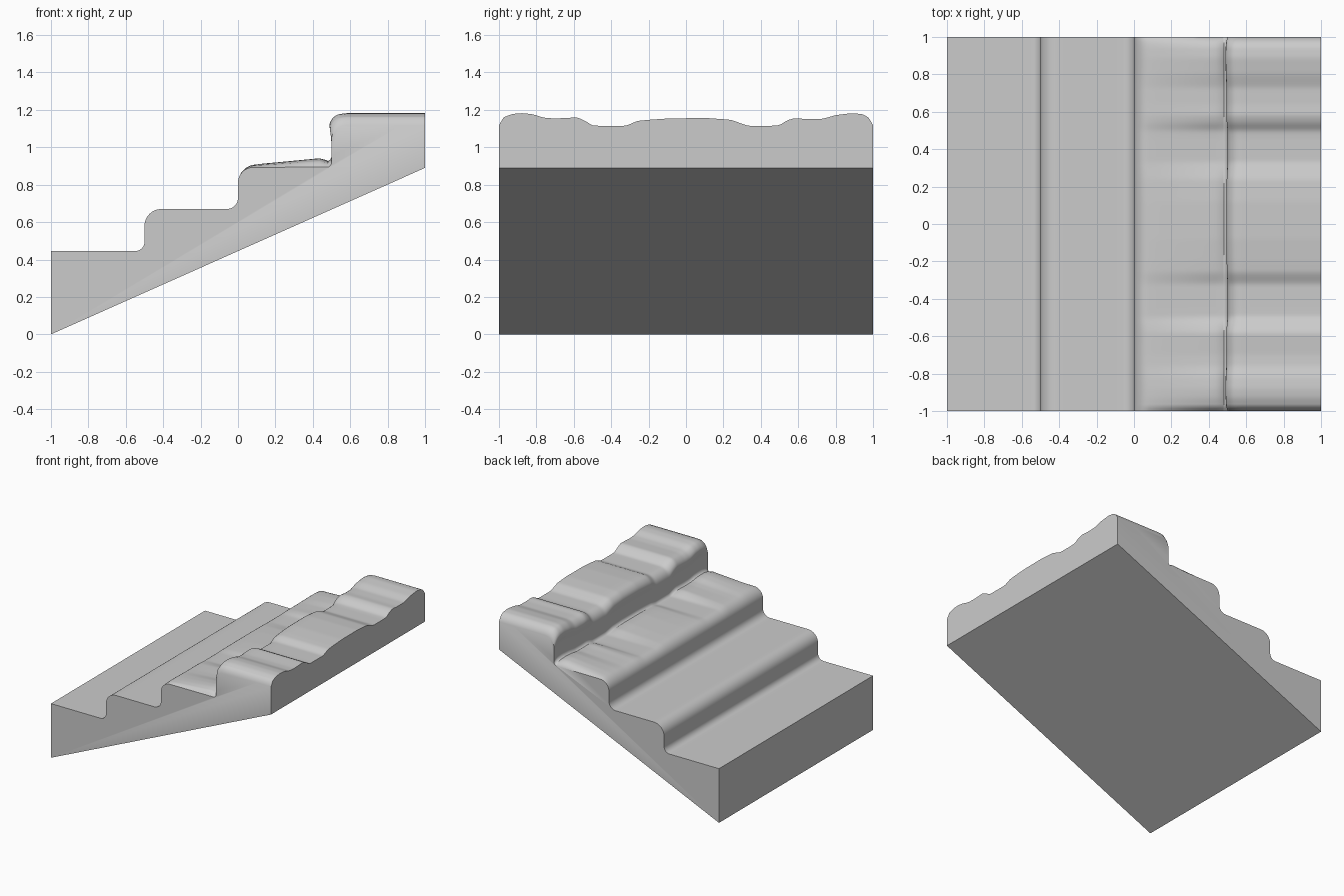
import bpy, bmesh, math
from mathutils import Vector

if "Cube" in bpy.data.objects:
    bpy.data.objects.remove(bpy.data.objects["Cube"])

# Worn height of the top tread along y (added to the base height)
WEAR = [(-1, .003), (-.975, .045), (-.93, .063), (-.88, .068), (-.82, .062), (-.76, .043), (-.7, .039),
        (-.58, .045), (-.54, .027), (-.5, .001), (-.46, 0), (-.32, 0), (-.26, .026), (-.2, .032),
        (-.08, .04), (.12, .041), (.24, .032), (.28, .018), (.33, 0), (.46, 0), (.5, .003), (.54, .029),
        (.58, .041), (.64, .036), (.73, .037), (.8, .057), (.89, .068), (.95, .061), (.98, .04), (1, .003)]
# Stair corners: x, z, rounding radius
CORNERS = [(-1, .445, 0), (-.5, .445, .05), (-.5, .67, .09), (0, .67, .06), (0, .892, .08),
           (.5, .892, .025), (.5, 1.115, .08), (1, 1.115, 0)]


def lerp_table(t, table):
    for (a, va), (b, vb) in zip(table, table[1:]):
        if t <= b:
            return va + (vb - va) * max(0, (t - a) / (b - a))
    return table[-1][1]


def wear(y):
    # small moving average softens the corners of the table
    if abs(y) > .96:
        return lerp_table(y, WEAR)
    return sum(lerp_table(y + k * .006, WEAR) for k in range(-2, 3)) / 5


def rounded_profile():
    pts = [Vector(CORNERS[0][:2])]
    for i in range(1, len(CORNERS)):
        c = Vector(CORNERS[i][:2])
        r = CORNERS[i][2]
        prev = Vector(CORNERS[i - 1][:2])
        d_in = (c - prev).normalized()
        start, arc_in = pts[-1].copy(), c - d_in * r
        for k in range(1, 11):
            pts.append(start.lerp(arc_in, k / 10))
        if r:
            d_out = (Vector(CORNERS[i + 1][:2]) - c).normalized()
            centre = arc_in + d_out * r
            for k in range(1, 9):
                a = math.pi / 2 * k / 8
                pts.append(centre - d_out * r * math.cos(a) + d_in * r * math.sin(a))
    return pts


def worn_point(p, y):
    x, z = p
    d = wear(y)
    if x < -.001:
        w = 0
    elif z < .8921:   # third tread: wear grows towards the next riser
        w = lerp_table(x, [(0, 0), (.1, .26), (.44, .74), (.48, .55), (.5, .5)])
    else:             # top riser and tread
        w = lerp_table(z, [(.892, .5), (1.06, 1)])
    bulge = lerp_table(z, [(1.0, 0), (1.06, .22)]) if x < .56 else 0
    return x - d * bulge, y, z + d * w


# Stair block: profile swept along y with a sloping underside
profile = rounded_profile()
ys = [-1 + 2 * i / 160 for i in range(161)]
bm = bmesh.new()
rows = []
for y in ys:
    row = [bm.verts.new(worn_point(p, y)) for p in profile]
    row += [bm.verts.new((1, y, .89)), bm.verts.new((-1, y, 0))]
    rows.append(row)
n = len(rows[0])
for a, b in zip(rows, rows[1:]):
    for j in range(n):
        k = (j + 1) % n
        bm.faces.new((a[j], a[k], b[k], b[j]))
bm.faces.new(rows[0])
bm.faces.new(rows[-1][::-1])
bmesh.ops.recalc_face_normals(bm, faces=bm.faces[:])
mesh = bpy.data.meshes.new("worn_stairs")
bm.to_mesh(mesh)
bm.free()

stone = bpy.data.materials.new("grey_stone")
stone.diffuse_color = (.6, .6, .6, 1)
stone.use_nodes = True
stone.node_tree.nodes["Principled BSDF"].inputs["Base Color"].default_value = stone.diffuse_color
mesh.materials.append(stone)
stairs = bpy.data.objects.new("worn_stairs", mesh)
bpy.context.collection.objects.link(stairs)
bpy.context.view_layer.objects.active = stairs
stairs.select_set(True)
bpy.ops.object.shade_smooth_by_angle(angle=math.radians(40))
